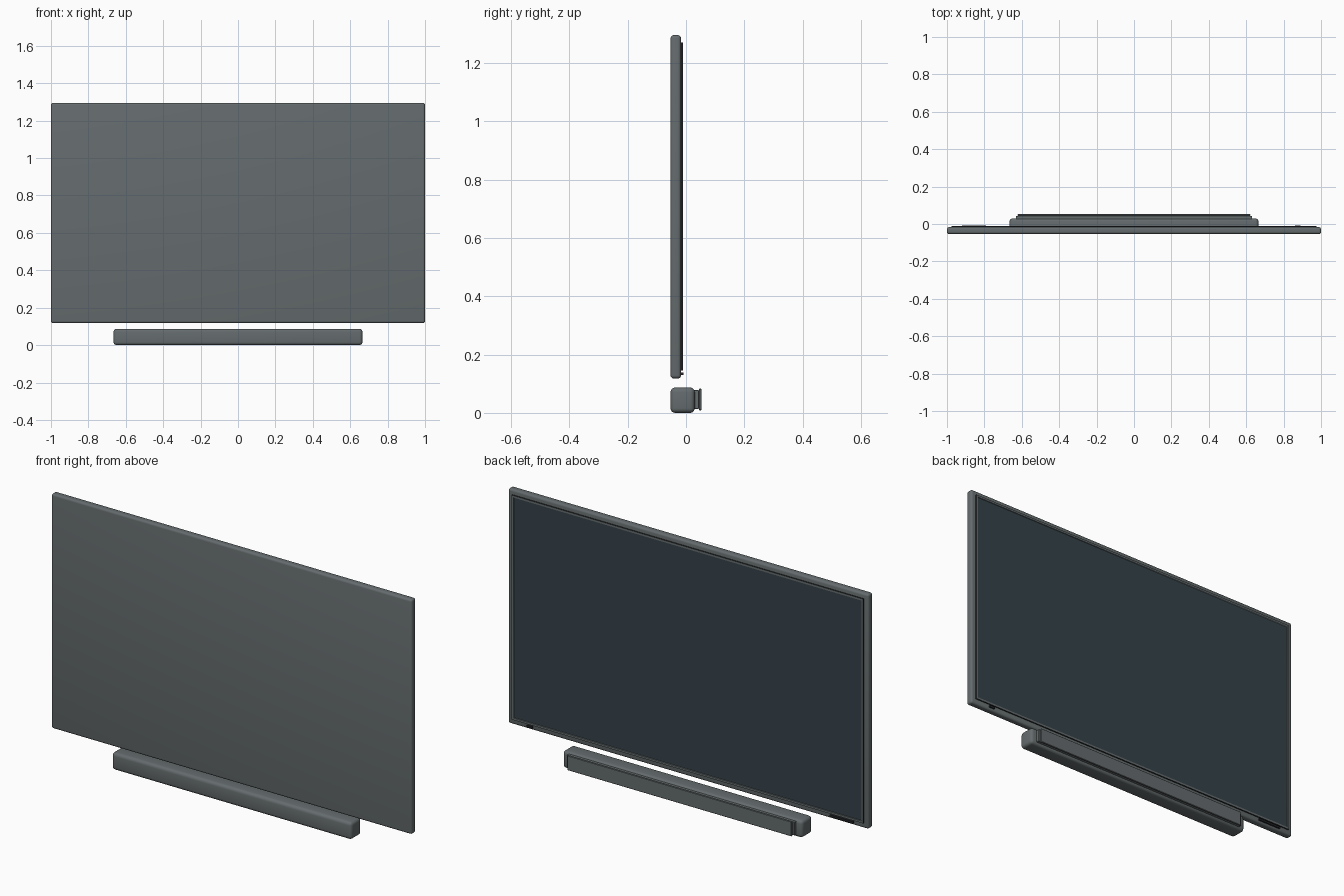
import bpy, bmesh, math

cube = bpy.data.objects.get("Cube")
if cube:
    bpy.data.objects.remove(cube, do_unlink=True)


def material(name, r, g, b):
    m = bpy.data.materials.new(name)
    m.use_nodes = True
    m.diffuse_color = (r, g, b, 1)
    m.node_tree.nodes["Principled BSDF"].inputs["Base Color"].default_value = (r, g, b, 1)
    return m


CASING = material("casing grey", 0.13, 0.15, 0.155)
SCREEN = material("screen blue black", 0.035, 0.055, 0.068)
DARK = material("dark trim", 0.02, 0.022, 0.025)


def box(name, x, y, z, mat, bevel=0.0, segments=4):
    """Box from (min, max) ranges, with optionally rounded edges."""
    bm = bmesh.new()
    bmesh.ops.create_cube(bm, size=1)
    for v in bm.verts:
        v.co = [lo + (c + 0.5) * (hi - lo) for c, (lo, hi) in zip(v.co, (x, y, z))]
    if bevel:
        bmesh.ops.bevel(bm, geom=bm.edges[:], offset=bevel, segments=segments,
                        profile=0.5, affect='EDGES')
    mesh = bpy.data.meshes.new(name)
    bm.to_mesh(mesh)
    bm.free()
    mesh.materials.append(mat)
    obj = bpy.data.objects.new(name, mesh)
    bpy.context.collection.objects.link(obj)
    bpy.ops.object.select_all(action='DESELECT')
    obj.select_set(True)
    bpy.context.view_layer.objects.active = obj
    bpy.ops.object.shade_smooth_by_angle(angle=math.radians(35))
    return obj


# Television casing, with the display on the +y side
box("television_casing", (-1, 1), (-0.053, -0.017), (0.118, 1.295), CASING, 0.011)

# Raised bezel whose back face is inset to hold the recessed screen
bezel = box("screen_bezel", (-0.975, 0.975), (-0.03, -0.010), (0.145, 1.270), CASING)
bezel.data.materials.append(SCREEN)
bezel.data.materials.append(DARK)
bm = bmesh.new()
bm.from_mesh(bezel.data)
for f in bm.faces:
    if abs(f.normal.y) < 0.5:
        f.material_index = 2
back = max(bm.faces, key=lambda f: f.normal.y)
bmesh.ops.inset_individual(bm, faces=[back], thickness=0.014)
bmesh.ops.inset_individual(bm, faces=[back], thickness=0.002, depth=-0.003)
back.material_index = 1
bm.to_mesh(bezel.data)
bm.free()

# Small trim along the lower edge of the casing
box("name_plate", (-0.92, -0.79), (-0.017, -0.009), (0.130, 0.139), DARK)
box("status_light", (0.86, 0.89), (-0.017, -0.009), (0.130, 0.139), DARK)

# Sound bar with a stepped speaker grille
box("sound_bar_body", (-0.665, 0.665), (-0.053, 0.030), (0, 0.087), CASING, 0.016)
box("grille_neck", (-0.632, 0.632), (0.025, 0.044), (0.013, 0.079), CASING, 0.002, 1)
box("speaker_grille", (-0.622, 0.622), (0.044, 0.053), (0.009, 0.083), CASING, 0.002, 1)
